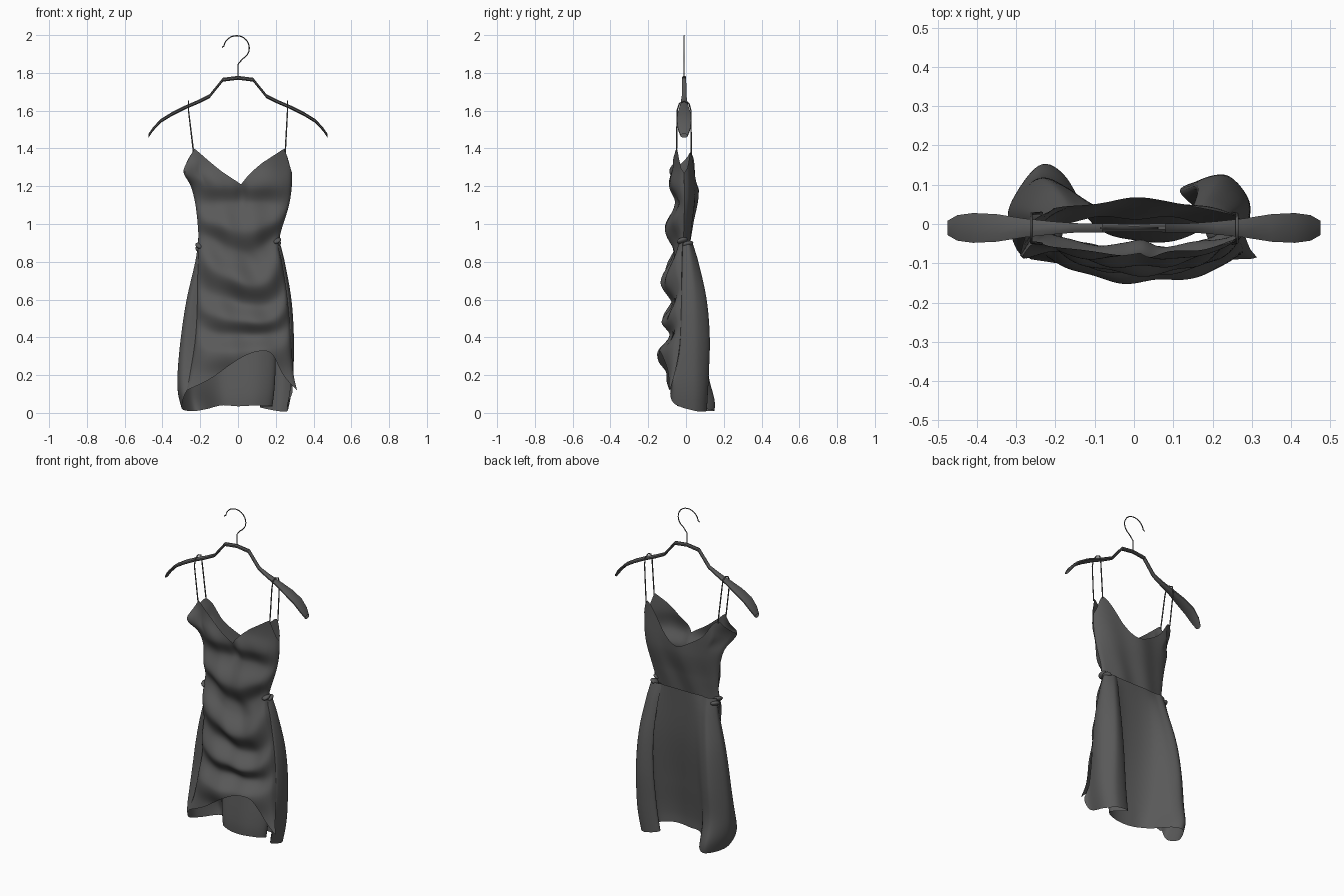
import bpy
from math import sin, cos, pi, exp, radians

cube = bpy.data.objects.get("Cube")
if cube:
    bpy.data.objects.remove(cube, do_unlink=True)

charcoal = bpy.data.materials.new("charcoal")
charcoal.use_nodes = True
COLOR = (0.1, 0.1, 0.1, 1)
charcoal.diffuse_color = COLOR
shader = charcoal.node_tree.nodes["Principled BSDF"]
shader.inputs["Base Color"].default_value = COLOR
shader.inputs["Roughness"].default_value = 0.8


def smooth(table, k):
    """Smooth curve through (key, value) pairs sorted by key."""
    n = len(table)
    k = min(max(k, table[0][0]), table[-1][0])
    i = 0
    while i < n - 2 and k > table[i + 1][0]:
        i += 1

    def slope(j):
        a, b = table[max(j - 1, 0)], table[min(j + 1, n - 1)]
        return (b[1] - a[1]) / (b[0] - a[0])
    (x0, y0), (x1, y1) = table[i], table[i + 1]
    h = x1 - x0
    t = (k - x0) / h
    s = t * t * (3 - 2 * t)
    return (y0 * (1 - s) + y1 * s + h * slope(i) * t * (1 - t) ** 2
            - h * slope(i + 1) * t * t * (1 - t))


def straight(table, k):
    for (a, va), (b, vb) in zip(table, table[1:]):
        if k <= b:
            return va + (vb - va) * (k - a) / (b - a)


def bump(x, centre, width):
    return exp(-((x - centre) / width) ** 2)


def finish(obj, angle=60):
    bpy.ops.object.select_all(action="DESELECT")
    obj.select_set(True)
    bpy.context.view_layer.objects.active = obj
    if obj.type == "CURVE":
        bpy.ops.object.convert(target="MESH")
        obj = bpy.context.object
    bpy.ops.object.shade_smooth_by_angle(angle=radians(angle))
    obj.data.materials.clear()
    obj.data.materials.append(charcoal)


def sheet(name, nu, nv, point, flip=False, angle=60):
    """Grid surface; point(u, v) takes u and v from 0 to 1."""
    verts = [point(i / nu, j / nv) for j in range(nv + 1) for i in range(nu + 1)]
    faces = []
    for j in range(nv):
        for i in range(nu):
            a = j * (nu + 1) + i
            b = a + nu + 1
            f = (a, b, b + 1, a + 1)
            faces.append(f[::-1] if flip else f)
    mesh = bpy.data.meshes.new(name)
    mesh.from_pydata(verts, [], faces)
    obj = bpy.data.objects.new(name, mesh)
    bpy.context.collection.objects.link(obj)
    finish(obj, angle)


def tube(name, points, radius):
    curve = bpy.data.curves.new(name, "CURVE")
    curve.dimensions = "3D"
    curve.bevel_depth = radius
    curve.bevel_resolution = 1
    curve.use_fill_caps = True
    line = curve.splines.new("POLY")
    line.points.add(len(points) - 1)
    for p, co in zip(line.points, points):
        p.co = (*co, 1)
    obj = bpy.data.objects.new(name, curve)
    bpy.context.collection.objects.link(obj)
    finish(obj)


# Hanger bar: height and depth along one arm, mirrored
HY = -0.01
ARM = [(0, 1.782, .011), (.08, 1.772, .012), (.15, 1.685, .013), (.21, 1.655, .018),
       (.28, 1.625, .026), (.35, 1.59, .038), (.41, 1.553, .041), (.45, 1.51, .035),
       (.474, 1.475, .02)]
BAR = [(-x, z, d) for x, z, d in ARM[:0:-1]] + ARM


def bar_point(u, v):
    x, z, d = BAR[round(v * (len(BAR) - 1))]
    a = 2 * pi * u + pi / 8
    return (x, HY + d * cos(a), z - .008 + .011 * sin(a))


sheet("hanger_bar", 8, len(BAR) - 1, bar_point, flip=True, angle=30)

# Hanger hook
hook = [(0, HY, 1.77), (0, HY, 1.845), (.012, HY, 1.86)]
for k in range(17):
    a = radians(-60 + k * 14.5)
    hook.append((-.008 + .068 * cos(a), HY, 1.932 + .065 * sin(a)))
hook.append((-.085, HY, 1.935))
tube("hanger_hook", hook, .003)

# Shoulder straps looped over the hanger
for side, name, foot in ((-1, "right_strap", .235), (1, "left_strap", .25)):
    top = side * .262
    tube(name, [(side * foot, -.05, 1.385), (top, -.047, 1.6), (top, -.035, 1.638),
                (top, HY, 1.65), (top, .016, 1.638), (top, .026, 1.6),
                (side * foot, .028, 1.37)], .0035)

# Dress outlines by height
BODICE_R = [(.88, -.215), (.95, -.21), (1.1, -.225), (1.2, -.25), (1.28, -.29), (1.4, -.28)]
BODICE_L = [(.88, .215), (.95, .225), (1.1, .27), (1.2, .285), (1.28, .287), (1.4, .295)]
SKIRT_R = [(0, -.29), (.1, -.315), (.2, -.318), (.4, -.3), (.6, -.27), (.8, -.225), (.9, -.21)]
SKIRT_L = [(0, .26), (.1, .28), (.2, .29), (.4, .293), (.6, .28), (.8, .245), (.92, .215)]
FRONT_R = [(.1, -.275), (.2, -.255), (.4, -.225), (.6, -.215), (.88, -.212)] + BODICE_R[1:]
FRONT_L = [(.1, .318), (.2, .295), (.4, .28), (.6, .262), (.8, .232), (.88, .215)] + BODICE_L[1:]
SEAM_Y = [(.1, -.09), (.25, -.05), (.4, -.03), (.85, -.02), (1, -.01), (1.4, -.01)]
FOLDS = [(.1, .02), (.2, .05), (.32, .11), (.41, .055), (.49, .1), (.59, .045), (.71, .105),
         (.83, .05), (.89, .045), (.99, .1), (1.11, .045), (1.2, .075), (1.3, .06), (1.42, .07)]
BACK_Y = [(.88, .035), (1, .045), (1.15, .07), (1.4, .065)]
NECK = [(-1, 1.28), (-.83, 1.4), (-.45, 1.315), (0, 1.21), (.45, 1.325), (.83, 1.4), (1, 1.27)]
BACK_NECK = [(-1, 1.28), (-.83, 1.38), (-.4, 1.24), (0, 1.18), (.4, 1.24), (.83, 1.38), (1, 1.27)]
HEM = [(-1, .12), (-.6, .18), (-.1, .28), (.3, .325), (.6, .31), (.8, .2), (1, .12)]


def seam_y(u, z):
    # The armhole edge turns forward on the right side
    flap = max(0, -u - .7) / .3 * bump(z, 1.28, .06)
    return smooth(SEAM_Y, z) - .07 * flap


def span(left, right, u, z):
    a, b = smooth(right, z), smooth(left, z)
    return a + (b - a) * (u + 1) / 2


def front_point(s, v):
    u = 2 * s - 1
    top, hem = straight(NECK, u), smooth(HEM, u)
    z = top + (hem - top) * v
    # Folds hang lower in the middle between bust and hem
    low = min(max((1.1 - z) / .3, 0), 1) * min(max((z - .2) / .3, 0), 1)
    sag = low * (.13 * u * u + .03 * sin(3 * u + 4 * z) - .03)
    depth = smooth(FOLDS, z - sag) * max(0, 1 - u * u) ** .48
    # Bust cups, centre crease and fine drape wrinkles
    depth += .015 * bump(abs(u), .45, .25) * bump(z, 1.24, .08)
    depth -= .02 * bump(u, 0, .12) * bump(z, 1.17, .07)
    depth += .006 * sin(9 * u + 11 * z) * (1 - u * u)
    return (span(FRONT_L, FRONT_R, u, z), seam_y(u, z) - depth, z)


def back_point(s, v):
    u = 2 * s - 1
    top = smooth(BACK_NECK, u)
    z = top + (.885 - top) * v
    depth = smooth(BACK_Y, z) * max(0, 1 - u * u) ** .55
    depth += .006 * sin(7 * u - 9 * z) * (1 - u * u)
    return (span(BODICE_L, BODICE_R, u, z), seam_y(u, z) + depth, z)


SKIRT_HEM = [(0, .14), (.08, .07), (.17, .02), (.26, .01), (.34, .02), (.42, .04), (.5, .035),
             (.6, .04), (.68, .035), (.75, .03), (.82, .01), (.88, .01), (.94, .05), (1, .13)]
SKIRT_DEPTH = [(0, .1), (.2, .11), (.4, .115), (.6, .1), (.8, .06), (.9, .032)]
SKIRT_CENTRE = [(0, -.04), (.1, -.04), (.3, -.015), (.6, .02), (.9, .03)]


def skirt_point(s, v):
    hem = smooth(SKIRT_HEM, s)
    z = .9 + (hem - .9) * v
    right, left, d = smooth(SKIRT_R, z), smooth(SKIRT_L, z), smooth(SKIRT_DEPTH, z)
    y0, yc = smooth(SEAM_Y, z), smooth(SKIRT_CENTRE, z)
    flare = d * (1 + .45 * bump(z, .03, .12))
    grow = 1 - z / .9
    # Cross-section: side lobes folded backwards around a sunken middle
    section = [(0, smooth(FRONT_R, z) * .95, y0), (.09, right * .95, y0 * .7),
               (.17, right, d * .35), (.26, right * .8, flare), (.33, right * .6, flare * .85),
               (.41, right * .32, yc + .25 * (d - yc)), (.5, 0, yc),
               (.6, left * .4, yc), (.68, left * .68, yc + .35 * (d - yc)),
               (.75, left * (.65 - .22 * grow), d * .85), (.82, left * .8, d * 1.08),
               (.88, left, d * .5), (.94, left * .97, y0 * .7),
               (1, smooth(FRONT_L, z) * .93, y0)]
    return (smooth([(k, x) for k, x, y in section], s),
            smooth([(k, y) for k, x, y in section], s), z)


sheet("dress_front", 72, 110, front_point)
sheet("bodice_back", 60, 36, back_point, flip=True)
sheet("skirt_back", 110, 50, skirt_point, flip=True)

# Gathered cloth at both ends of the waist seam
for name, x, z in (("right_waist_gather", -.203, .885), ("left_waist_gather", .205, .912)):
    for k in range(2):
        bpy.ops.mesh.primitive_uv_sphere_add(segments=16, ring_count=8, radius=1,
                                             location=(x, -.02 + .03 * k, z - .018 * k))
        knot = bpy.context.object
        knot.name = f"{name}_{k + 1}"
        knot.scale = (.024, .03, .014)
        knot.rotation_euler = (.3, .4 if x < 0 else -.4, 0)
        finish(knot)
